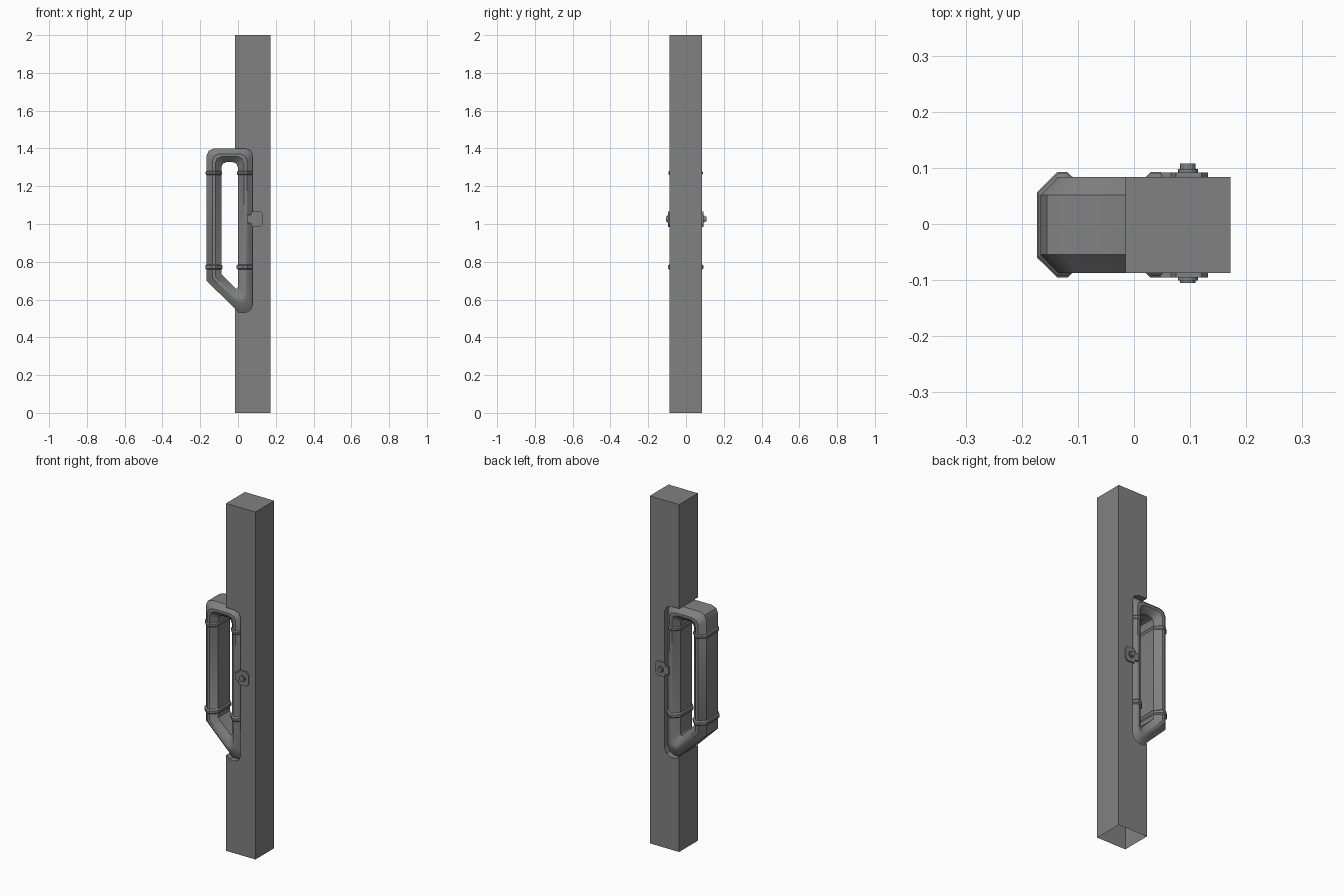
import bpy, bmesh, math

cube = bpy.data.objects.get("Cube")
if cube:
    bpy.data.objects.remove(cube, do_unlink=True)

grey = bpy.data.materials.new("dark grey metal")
grey.use_nodes = True
COLOUR = (0.22, 0.22, 0.22, 1)
grey.diffuse_color = COLOUR
grey.node_tree.nodes["Principled BSDF"].inputs["Base Color"].default_value = COLOUR

FRONT, BACK = -0.087, 0.084
MID = (FRONT + BACK) / 2
HALF = (BACK - FRONT) / 2


def finish(name, bm, smooth=None):
    bmesh.ops.recalc_face_normals(bm, faces=bm.faces)
    mesh = bpy.data.meshes.new(name)
    bm.to_mesh(mesh)
    bm.free()
    mesh.materials.append(grey)
    obj = bpy.data.objects.new(name, mesh)
    bpy.context.collection.objects.link(obj)
    if smooth:
        bpy.ops.object.select_all(action='DESELECT')
        obj.select_set(True)
        bpy.context.view_layer.objects.active = obj
        bpy.ops.object.shade_smooth_by_angle(angle=math.radians(smooth))
    return obj


def extrude_profile(name, points, y0, y1, open_bottom=False):
    """Extrude an x-z outline along y."""
    bm = bmesh.new()
    face = bm.faces.new([bm.verts.new((x, y0, z)) for x, z in points])
    out = bmesh.ops.extrude_face_region(bm, geom=[face], use_keep_orig=True)
    verts = [v for v in out["geom"] if isinstance(v, bmesh.types.BMVert)]
    bmesh.ops.translate(bm, verts=verts, vec=(0, y1 - y0, 0))
    bmesh.ops.recalc_face_normals(bm, faces=bm.faces)
    if open_bottom:
        low = [f for f in bm.faces if all(v.co.z < 0.001 for v in f.verts)]
        bmesh.ops.delete(bm, geom=low, context='FACES_ONLY')
    return finish(name, bm)


def skin(bm, rings, closed):
    """Join equal rings of vertices with quads."""
    n = len(rings[0])
    for i in range(len(rings) if closed else len(rings) - 1):
        a, b = rings[i], rings[(i + 1) % len(rings)]
        for j in range(n):
            k = (j + 1) % n
            bm.faces.new((a[j], a[k], b[k], b[j]))


# Chamfered tube section: fraction from outer to inner edge, fraction of half depth
SECTION = [(0, -.62), (0, .62), (.4, 1), (.6, 1), (1, .62), (1, -.62), (.6, -1), (.4, -1)]

# Loop outline as matching outer and inner points, mirrored across the top
AXIS = -0.0445
corner = [((-.167, 1.36), (-.088, 1.30)), ((-.155, 1.388), (-.08, 1.32)),
          ((-.127, 1.40), (-.06, 1.328))]
mirrored = [tuple((2 * AXIS - x, z) for x, z in pair) for pair in reversed(corner)]
bottom = [((.078, .575), (-.001, .668)), ((.066, .545), (-.002, .66)),
          ((.038, .531), (-.006, .656)), ((.005, .531), (-.013, .66))]
elbow = [((-.167, .70), (-.088, .735))]
loop = corner + mirrored + bottom + elbow

bm = bmesh.new()
rings = [[bm.verts.new((o[0] + (i[0] - o[0]) * t, MID + HALF * d, o[1] + (i[1] - o[1]) * t))
          for t, d in SECTION] for o, i in loop]
skin(bm, rings, True)
finish("tube_loop", bm, 40)

# Post with a notch following the loop, hollow underneath
LEFT, RIGHT = -0.015, 0.172
notch = [o for o, i in mirrored + bottom]
outline = [(LEFT, 0), (RIGHT, 0), (RIGHT, 2), (LEFT, 2), (LEFT, 1.4)] + notch + [(LEFT, .551)]
extrude_profile("post", outline, FRONT, BACK, open_bottom=True)


# Collars around both uprights
def collar(name, x, z, height, lip):
    bm = bmesh.new()
    w = 0.0395
    rings = []
    for dz, grow in ((-height, 0), (-height * .5, lip), (height * .5, lip), (height, 0)):
        rings.append([bm.verts.new((x + (2 * t - 1) * (w + grow), MID + d * (HALF + grow * 1.4),
                                    z + dz)) for t, d in SECTION])
    skin(bm, rings, False)
    finish(name, bm, 30)


for side, x in (("outer", -.1275), ("inner", .0385)):
    collar(side + "_upper_collar", x, 1.27, .011, .004)
    collar(side + "_lower_collar", x, .772, .014, .006)


# Bracket plates with washer and bolt on front and back
def cylinder(name, x, z, radius, y0, y1, sides):
    ring = [(x + radius * math.cos(a * math.tau / sides), z + radius * math.sin(a * math.tau / sides))
            for a in range(sides)]
    return extrude_profile(name, ring, y0, y1)


plate = [(.047, 1.005), (.066, 1.005), (.075, .985), (.12, .985), (.132, 1.0),
         (.132, 1.05), (.12, 1.067), (.075, 1.067), (.066, 1.048), (.047, 1.048)]
for side, y, s in (("front", FRONT, -1), ("back", BACK, 1)):
    extrude_profile(side + "_bracket", plate, y - s * .004, y + s * .008)
    cylinder(side + "_washer", .096, 1.026, .018, y + s * .008, y + s * .014, 16)
    cylinder(side + "_bolt", .096, 1.026, .014, y + s * .014, y + s * (.018 if s < 0 else .024), 12)
